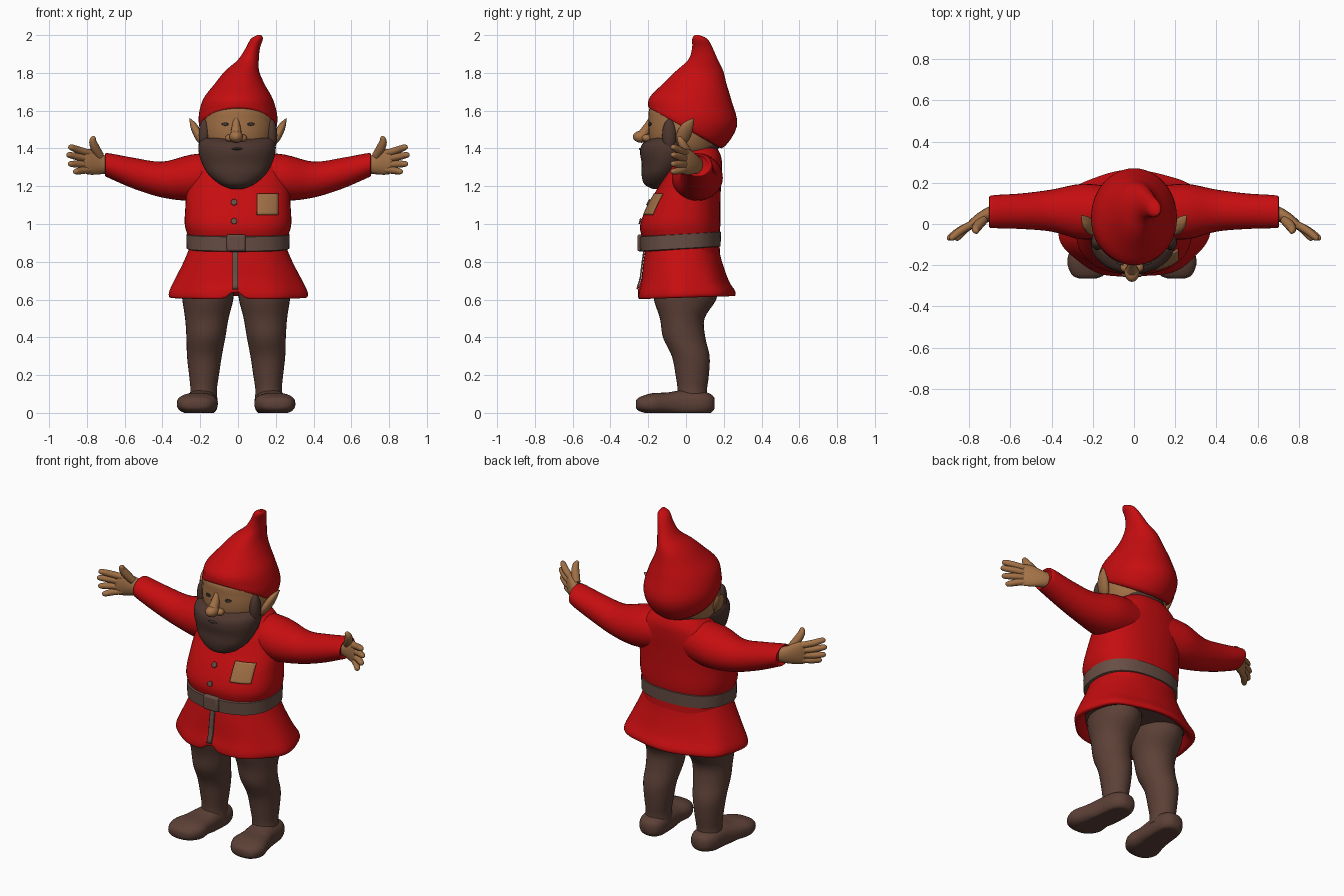
import bpy, bmesh, math
from mathutils import Vector
from mathutils.bvhtree import BVHTree

if "Cube" in bpy.data.objects:
    bpy.data.objects.remove(bpy.data.objects["Cube"])


def material(name, rgb):
    m = bpy.data.materials.new(name)
    m.diffuse_color = (*rgb, 1)
    m.use_nodes = True
    m.node_tree.nodes["Principled BSDF"].inputs["Base Color"].default_value = m.diffuse_color
    return m


RED = material("red cloth", (0.56, 0.004, 0.005))
SKIN = material("skin", (0.36, 0.165, 0.062))
HAIR = material("beard brown", (0.075, 0.037, 0.028))
BROWN = material("trouser brown", (0.108, 0.052, 0.038))
BELT = material("belt brown", (0.135, 0.075, 0.058))
DARK = material("dark grey", (0.05, 0.04, 0.035))


def finish(name, bm, mat):
    bmesh.ops.recalc_face_normals(bm, faces=bm.faces)
    me = bpy.data.meshes.new(name)
    bm.to_mesh(me)
    bm.free()
    me.materials.append(mat)
    for p in me.polygons:
        p.use_smooth = True
    ob = bpy.data.objects.new(name, me)
    bpy.context.collection.objects.link(ob)
    me.set_sharp_from_angle(angle=math.radians(55))
    return ob


def smooth_rings(rings, steps):
    """Catmull-Rom interpolation between the key rings."""
    out = []
    for i in range(len(rings) - 1):
        quad = rings[max(i - 1, 0)], rings[i], rings[i + 1], rings[min(i + 2, len(rings) - 1)]
        for k in range(steps):
            t = k / steps
            out.append([0.5 * (2 * b + (c - a) * t + (2 * a - 5 * b + 4 * c - d) * t * t
                               + (3 * b - a - 3 * c + d) * t ** 3) for a, b, c, d in zip(*quad)])
    return out + [list(rings[-1])]


def skin_rings(name, loops, mat):
    bm = bmesh.new()
    vs = [[bm.verts.new(p) for p in loop] for loop in loops]
    n = len(vs[0])
    for a, b in zip(vs, vs[1:]):
        for i in range(n):
            bm.faces.new((a[i], a[(i + 1) % n], b[(i + 1) % n], b[i]))
    bm.faces.new(vs[0])
    bm.faces.new(vs[-1])
    return finish(name, bm, mat)


def loft(name, rings, mat, axis="z", n=32, power=1.0, side=1, steps=4, dx=0, shape=None):
    """Rings are (x, y, z, radius a, radius b, slope) across the chosen axis."""
    loops = []
    for x, y, z, a, b, slope in smooth_rings([tuple(r) + (0,) * (6 - len(r)) for r in rings], steps):
        loop = []
        for i in range(n):
            t = 2 * math.pi * i / n
            c, s = math.cos(t), math.sin(t)
            u = a * math.copysign(abs(c) ** power, c)
            v = b * math.copysign(abs(s) ** power, s)
            p = {"z": (x + u, y + v, z + slope * v), "x": (x, y + u, z + v),
                 "y": (x + u, y, z + v)}[axis]
            if shape:
                p = shape(Vector(p), t)
            loop.append((p[0] * side + dx, p[1], max(p[2], 0)))
        loops.append(loop)
    return skin_rings(name, loops, mat)


def tube(name, points, mat, side=1, n=14, flat=1.0):
    """Rounded tube through (x, y, z, radius) points; flat squashes it sideways."""
    keys = smooth_rings(points, 4)
    loops = []
    for i, (x, y, z, r) in enumerate(keys):
        d = Vector(keys[min(i + 1, len(keys) - 1)][:3]) - Vector(keys[max(i - 1, 0)][:3])
        u = d.cross((0, 1, 0)).normalized()
        v = d.cross(u).normalized()
        ring = [Vector((x, y, z)) + u * r * flat * math.cos(2 * math.pi * k / n)
                + v * r * math.sin(2 * math.pi * k / n) for k in range(n)]
        loops.append([(p.x * side, p.y, p.z) for p in ring])
    return skin_rings(name, loops, mat)


def ball(name, loc, radii, mat):
    bm = bmesh.new()
    bmesh.ops.create_uvsphere(bm, u_segments=24, v_segments=16, radius=1)
    for v in bm.verts:
        v.co = Vector(loc) + Vector(a * b for a, b in zip(v.co, radii))
    return finish(name, bm, mat)


def plate(name, target, x0, x1, z0, z1, mat, oval=False, k=10):
    """Thin patch laid onto the front of a target part."""
    bm = bmesh.new()
    bm.from_mesh(target.data)
    tree = BVHTree.FromBMesh(bm)
    bm.free()
    bm = bmesh.new()
    grid = []
    for j in range(k + 1):
        row = []
        for i in range(k + 1):
            u, v = 2 * i / k - 1, 2 * j / k - 1
            if oval:
                u, v = u * math.sqrt(1 - v * v / 2), v * math.sqrt(1 - u * u / 2)
            x, z = (x0 + x1) / 2 + u * (x1 - x0) / 2, (z0 + z1) / 2 + v * (z1 - z0) / 2
            hit = tree.ray_cast(Vector((x, -2, z)), Vector((0, 1, 0)))[0]
            row.append(bm.verts.new((x, (hit.y if hit else -0.2) - 0.006, z)))
        grid.append(row)
    for a, b in zip(grid, grid[1:]):
        for i in range(k):
            bm.faces.new((a[i], a[i + 1], b[i + 1], b[i]))
    ob = finish(name, bm, mat)
    sol = ob.modifiers.new("thickness", "SOLIDIFY")
    sol.thickness = 0.008
    sol.offset = 0
    return ob


# Jacket body
torso = loft("jacket", [(0, -.01, .84, .25, .19), (0, -.028, .93, .265, .205), (0, -.03, 1.0, .282, .212),
                        (0, -.01, 1.1, .278, .192), (0, .02, 1.2, .27, .165), (0, .045, 1.3, .24, .145),
                        (0, .055, 1.36, .19, .13), (0, .055, 1.41, .12, .1), (0, .055, 1.42, .05, .05)],
             RED, n=48, power=.85)


# Flared skirt with soft folds and a notch at the front opening
def folds(p, t):
    drop = max(0, (.85 - p.z) / .25)
    p.xy *= 1 + .02 * drop * math.cos(7 * t + 1.2)
    if p.y < 0 and p.z < .72:
        p.z += .05 * max(0, 1 - abs(p.x + .015) / .06) * (.72 - p.z) / .12
    return p


skirt = loft("jacket_skirt", [(0, -.02, .89, .25, .19), (0, -.018, .8, .288, .208), (0, -.008, .7, .338, .232),
                              (0, 0, .64, .365, .256, .02), (0, 0, .612, .36, .254, .03),
                              (0, 0, .618, .33, .23, .03), (0, 0, .66, .29, .2)],
             RED, n=80, power=.9, shape=folds)
loft("skirt_lining", [(0, 0, .648, .33, .22), (0, 0, .665, .33, .22)], BROWN, steps=1)
plate("front_opening", skirt, -.03, 0, .655, .87, BELT)

# Belt and buckle
loft("belt", [(0, -.028, .865, .255, .2, .06), (0, -.03, .87, .272, .213, .06),
              (0, -.03, .945, .274, .216, .06), (0, -.03, .95, .255, .2, .06)],
     BELT, n=48, power=.85, steps=1)
bm = bmesh.new()
bmesh.ops.create_cube(bm, size=1)
for v in bm.verts:
    v.co = Vector((-.01 + v.co.x * .1, -.24 + v.co.y * .035, .9 + v.co.z * .09))
buckle = finish("buckle", bm, BELT)
bev = buckle.modifiers.new("round", "BEVEL")
bev.width, bev.segments = .012, 3

# Buttons and chest pocket
for z in (1.015, 1.115):
    plate("button", torso, -.037, -.005, z - .015, z + .015, BELT, oval=True, k=6)
plate("pocket", torso, .1, .213, 1.05, 1.16, SKIN)

# Head, nose, eyes and hair
head = loft("head", [(0, -.01, 1.36, .14, .14), (0, -.01, 1.4, .175, .17), (0, -.01, 1.47, .195, .188),
                     (0, -.01, 1.55, .195, .188), (0, -.01, 1.62, .175, .178), (0, 0, 1.66, .1, .1)], SKIN)
ball("nose", (-.01, -.235, 1.462), (.036, .046, .032), SKIN)
tube("nose_bridge", [(-.01, -.185, 1.56, .012), (-.01, -.2, 1.52, .022), (-.01, -.225, 1.475, .03)], SKIN)
ball("neck_hair", (0, .04, 1.41), (.15, .135, .06), HAIR)
for s in (1, -1):
    ball("nostril_wing", (-.01 + s * .033, -.208, 1.455), (.024, .026, .02), SKIN)
    plate("eye", head, s * .068 - .017, s * .068 + .017, 1.52, 1.537, DARK, oval=True, k=6)
    ball("sideburn", (s * .178, -.088, 1.47), (.03, .038, .085), HAIR)
    tube("ear", [(.18, -.03, 1.41, .012), (.203, -.02, 1.455, .036), (.23, .005, 1.51, .034),
                 (.248, .03, 1.545, .014), (.256, .04, 1.557, .004)], SKIN, s, flat=.6)

# Beard
loft("beard", [(-.005, -.16, 1.185, .03, .015), (-.005, -.15, 1.21, .09, .07), (-.005, -.135, 1.26, .15, .1),
               (-.005, -.11, 1.32, .185, .125), (-.005, -.095, 1.38, .203, .148), (-.005, -.09, 1.425, .203, .14),
               (-.005, -.08, 1.455, .188, .1)], HAIR, n=40)
ball("mouth", (-.005, -.238, 1.398), (.03, .012, .006), DARK)

# Pointed hat with a bent tip
loft("hat", [(0, 0, 1.525, .15, .15, -.5), (0, .0, 1.505, .198, .19, -.55), (0, .035, 1.57, .208, .235, -.22),
             (0, .025, 1.66, .185, .217, -.05), (.008, .045, 1.74, .133, .17), (.022, .072, 1.81, .09, .125),
             (.055, .09, 1.87, .055, .078), (.078, .087, 1.93, .038, .055), (.1, .073, 1.98, .032, .04),
             (.113, .058, 2.0, .01, .012)], RED, n=48)

for s in (1, -1):
    # Sleeve
    loft("sleeve", [(.1, .06, 1.26, .12, .12), (.25, .06, 1.245, .135, .122), (.4, .065, 1.235, .102, .095),
                    (.55, .062, 1.268, .086, .082), (.68, .06, 1.308, .08, .066), (.703, .058, 1.313, .072, .058),
                    (.69, .058, 1.312, .05, .045)], RED, axis="x", side=s)
    # Hand
    loft("palm", [(.66, .058, 1.312, .04, .045), (.71, .045, 1.315, .037, .05), (.755, .022, 1.325, .033, .064),
                  (.795, -.004, 1.33, .025, .068), (.815, -.018, 1.33, .014, .058)], SKIN, axis="x", n=20, side=s)
    tube("thumb", [(.73, .02, 1.36, .022), (.755, -.005, 1.4, .024), (.768, -.025, 1.435, .02),
                   (.765, -.037, 1.458, .012), (.764, -.04, 1.464, .003)], SKIN, s)
    for z0, z1, x1 in ((1.375, 1.405, .895), (1.345, 1.365, .905), (1.315, 1.318, .897), (1.288, 1.278, .87)):
        m = (.785 + x1) / 2
        tube("finger", [(.785, .0, z0, .018), (m, -.032, (z0 + z1) / 2, .019), (x1 - .015, -.064, z1, .016),
                        (x1 - .003, -.074, z1, .01), (x1, -.077, z1, .002)], SKIN, s)
    # Trouser leg
    loft("trouser_leg", [(.15, 0, .68, .14, .17), (.15, -.005, .6, .135, .165), (.155, -.02, .5, .115, .118),
                         (.16, -.01, .4, .103, .112), (.168, .025, .3, .092, .1), (.17, .033, .2, .079, .088),
                         (.172, .033, .12, .07, .078), (.175, .03, .06, .078, .085)],
         BROWN, side=s, dx=-.01)
    # Shoe
    loft("shoe", [(.215, -.265, .045, .04, .02), (.213, -.245, .046, .08, .038), (.206, -.18, .048, .108, .056),
                  (.197, -.1, .05, .094, .058), (.185, -.02, .05, .084, .07), (.178, .08, .05, .08, .065),
                  (.175, .13, .05, .06, .05), (.175, .15, .05, .03, .03)],
         BROWN, axis="y", side=s, power=.8, dx=-.01)
